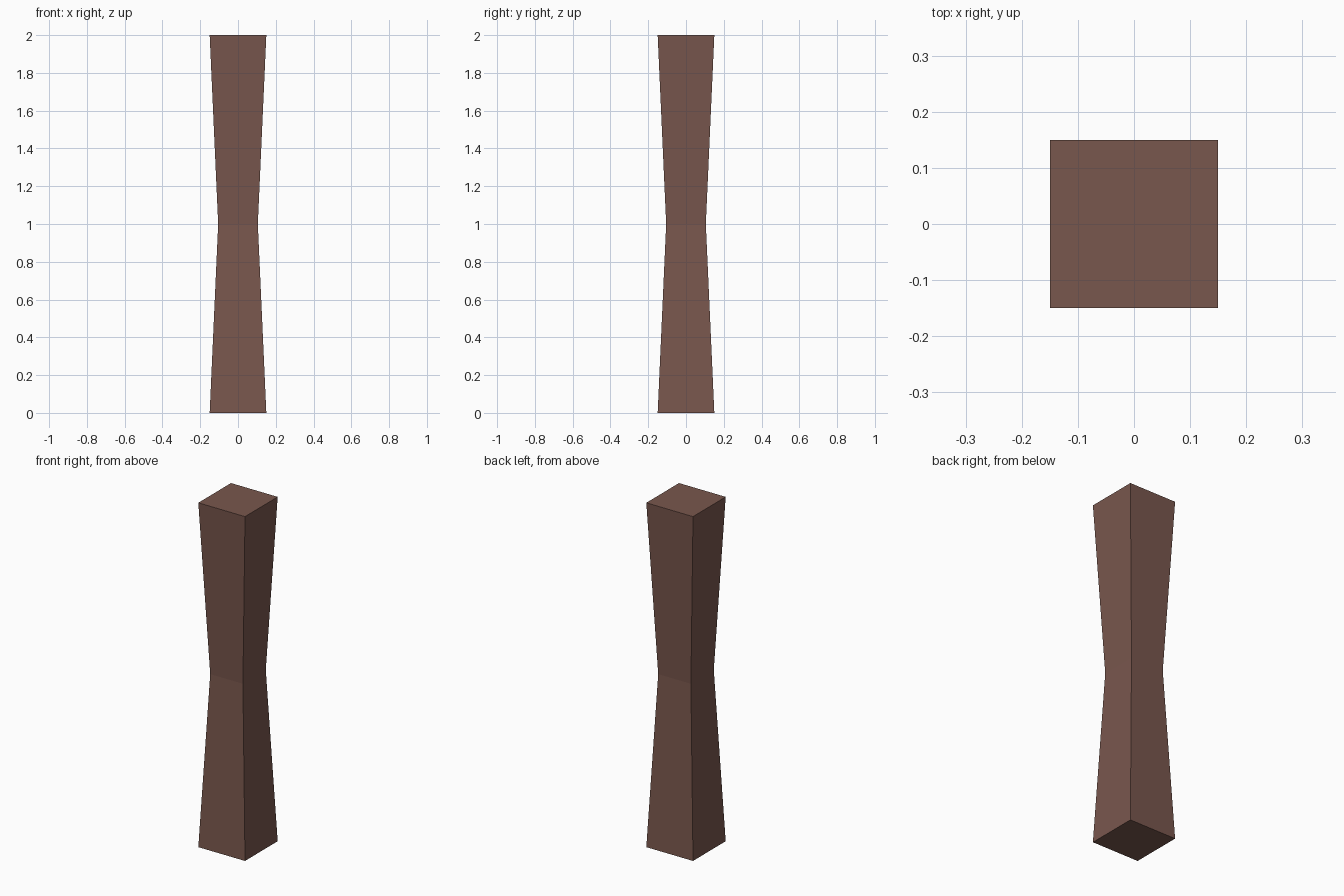
import bpy
import bmesh

if "Cube" in bpy.data.objects:
    bpy.data.objects.remove(bpy.data.objects["Cube"])

HEIGHT = 2.0
END_HALF = 0.15     # half width at top and bottom
WAIST_HALF = 0.105  # half width at mid height

# Square rings from bottom to top, skinned into a waisted post
bm = bmesh.new()
rings = []
for z, h in ((0, END_HALF), (HEIGHT / 2, WAIST_HALF), (HEIGHT, END_HALF)):
    rings.append([bm.verts.new((sx * h, sy * h, z))
                  for sx, sy in ((-1, -1), (1, -1), (1, 1), (-1, 1))])
for low, high in zip(rings, rings[1:]):
    for i in range(4):
        j = (i + 1) % 4
        bm.faces.new((low[i], low[j], high[j], high[i]))

# End caps
bm.faces.new(rings[0][::-1])
bm.faces.new(rings[-1])

mesh = bpy.data.meshes.new("waisted_post")
bm.to_mesh(mesh)
bm.free()
post = bpy.data.objects.new("waisted_post", mesh)
bpy.context.collection.objects.link(post)

# Brown wood colour
brown = bpy.data.materials.new("brown_wood")
brown.diffuse_color = (0.19, 0.095, 0.075, 1)
brown.use_nodes = True
brown.node_tree.nodes["Principled BSDF"].inputs["Base Color"].default_value = brown.diffuse_color
mesh.materials.append(brown)
